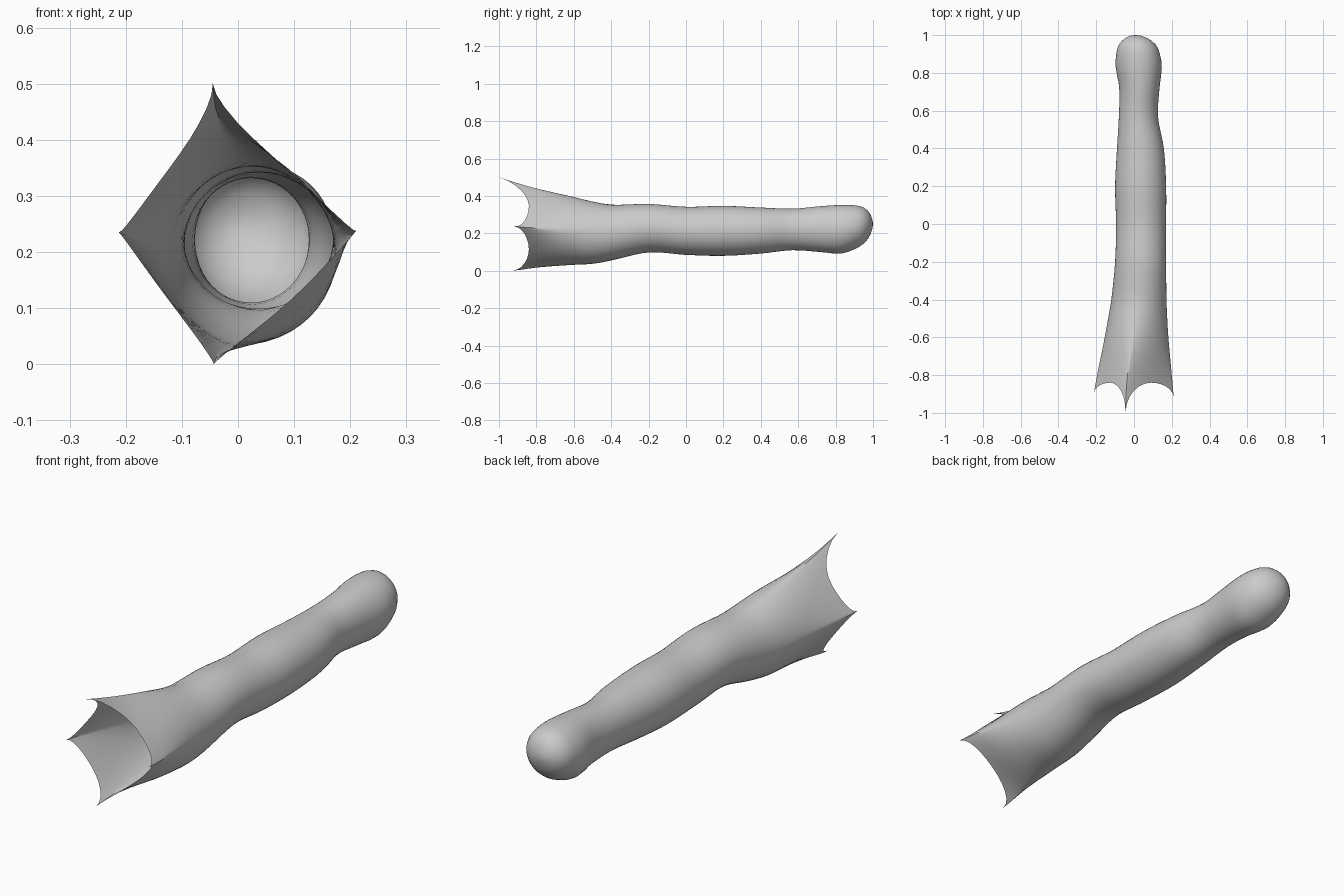
import bpy, bmesh, math

if "Cube" in bpy.data.objects:
    bpy.data.objects.remove(bpy.data.objects["Cube"])

# Sleeve stations: y, left x, right x, bottom z, top z
STATIONS = [
    (-1.0, -.225, .215, -.004, .50), (-.9, -.213, .209, .003, .468), (-.8, -.195, .20, .017, .44),
    (-.6, -.155, .182, .032, .394), (-.5, -.137, .176, .037, .37), (-.4, -.12, .172, .055, .353),
    (-.2, -.10, .17, .098, .357), (0, -.095, .17, .085, .342), (.2, -.10, .17, .08, .347),
    (.4, -.09, .158, .092, .338), (.57, -.08, .127, .11, .332), (.72, -.078, .135, .10, .345),
    (.83, -.097, .147, .092, .352), (.9, -.094, .137, .115, .35), (.95, -.08, .115, .145, .338),
    (.985, -.045, .07, .19, .305), (.997, -.018, .035, .228, .272)]
SIDES = 48


def profile(y):
    """Smooth (Hermite) interpolation of the station extents."""
    i = max(0, min(len(STATIONS) - 2, sum(s[0] <= y for s in STATIONS) - 1))
    a, b = STATIONS[i], STATIONS[i + 1]
    p, q = STATIONS[max(i - 1, 0)], STATIONS[min(i + 2, len(STATIONS) - 1)]
    h = b[0] - a[0]
    t = (y - a[0]) / h
    out = []
    for k in range(1, 5):
        m0 = (b[k] - p[k]) / (b[0] - p[0]) * h
        m1 = (q[k] - a[k]) / (q[0] - a[0]) * h
        out.append((2*t**3 - 3*t*t + 1) * a[k] + (t**3 - 2*t*t + t) * m0
                   + (3*t*t - 2*t**3) * b[k] + (t**3 - t*t) * m1)
    return out


def point(y, ang):
    """Section: round along the body, turning into a diamond at the hem."""
    left, right, low, top = profile(y)
    u = max(0, min(1, (-.3 - y) / .6))
    s = u * u * (3 - 2 * u)
    cx, cz = (left + right) / 2 - .04 * s, (low + top) / 2
    c, d = math.cos(ang), math.sin(ang)
    n = 2 - .95 * s
    if c > 0 and d < 0:                     # fuller lower right flank
        n += 1.6 * s * (1 - s)
    rx = right - cx if c > 0 else cx - left
    rz = top - cz if d > 0 else cz - low
    return (cx + math.copysign(rx * abs(c) ** (2 / n), c), y,
            cz + math.copysign(rz * abs(d) ** (2 / n), d))


def hem(ang):
    """Front edge with four points: right, top, left, bottom."""
    tip = (-.92, -1.0, -.895, -.93)[round(ang / (math.pi / 2)) % 4]
    return -.84 + (tip + .84) * (1 - abs(math.sin(2 * ang)) ** .9)


bm = bmesh.new()
rows = [i / 40 for i in range(41)]
body_end = .83
rings = []
# Flared hem and body
for f in rows:
    ring = []
    for k in range(SIDES):
        ang = 2 * math.pi * k / SIDES
        y0 = hem(ang)
        ring.append(bm.verts.new(point(y0 + (body_end - y0) * f, ang)))
    rings.append(ring)
# Rounded closed end
for y in (.865, .9, .925, .95, .97, .985, .997):
    rings.append([bm.verts.new(point(y, 2 * math.pi * k / SIDES)) for k in range(SIDES)])
for a, b in zip(rings, rings[1:]):
    for k in range(SIDES):
        j = (k + 1) % SIDES
        bm.faces.new((a[k], a[j], b[j], b[k]))
pole = bm.verts.new((.008, 1.0, .25))
for k in range(SIDES):
    bm.faces.new((rings[-1][k], rings[-1][(k + 1) % SIDES], pole))
bmesh.ops.recalc_face_normals(bm, faces=bm.faces)
if max(bm.faces, key=lambda f: f.calc_center_median().y).normal.y < 0:
    bmesh.ops.reverse_faces(bm, faces=bm.faces)

mesh = bpy.data.meshes.new("sleeve")
bm.to_mesh(mesh)
bm.free()
sleeve = bpy.data.objects.new("sleeve", mesh)
bpy.context.collection.objects.link(sleeve)
mat = bpy.data.materials.new("light grey")
mat.diffuse_color = (.6, .6, .6, 1)
mat.use_nodes = True
mat.node_tree.nodes["Principled BSDF"].inputs["Base Color"].default_value = mat.diffuse_color
mesh.materials.append(mat)
bpy.context.view_layer.objects.active = sleeve
sleeve.select_set(True)
bpy.ops.object.shade_smooth_by_angle(angle=math.radians(50))
